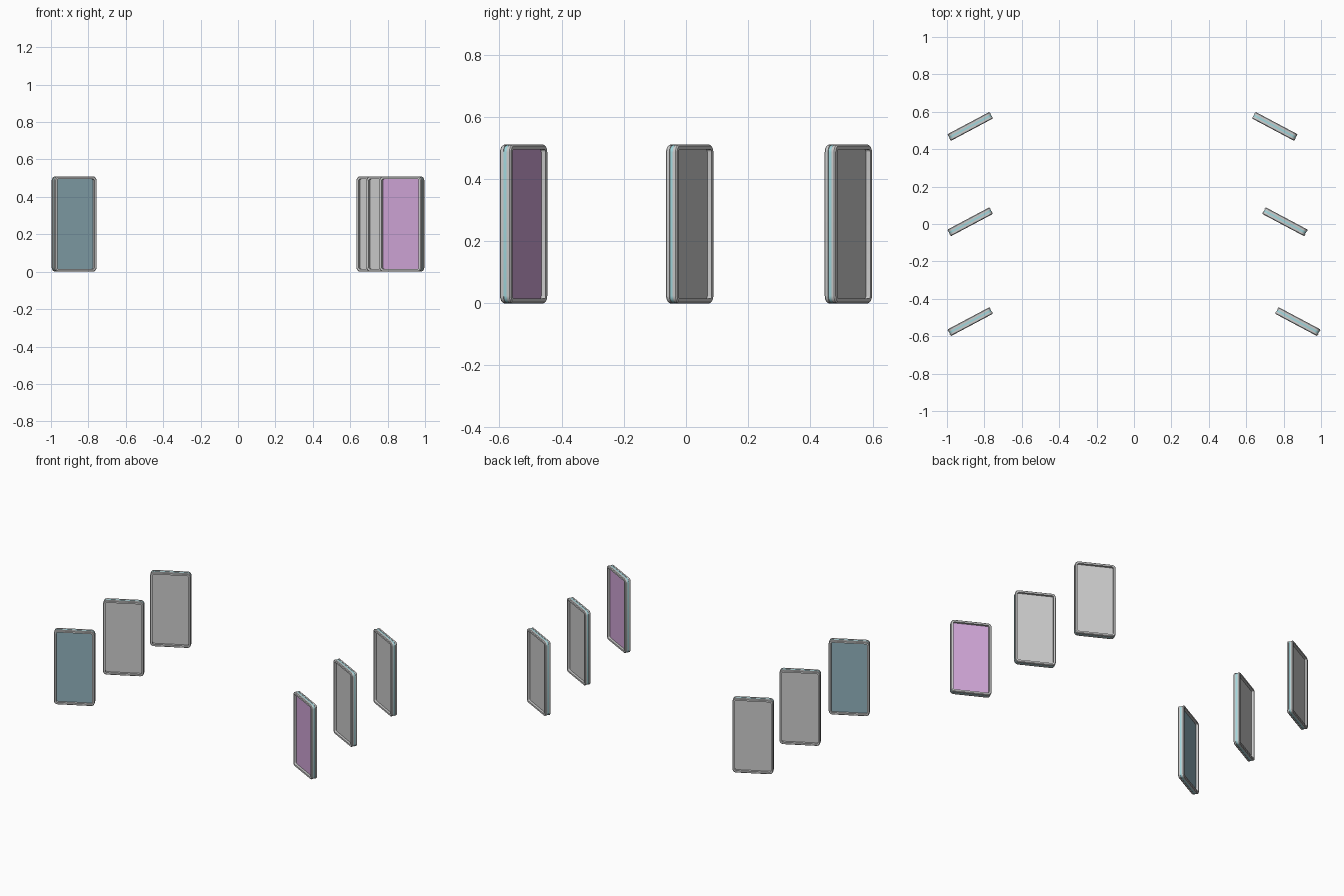
import bpy, bmesh, math
from mathutils import Matrix

if "Cube" in bpy.data.objects:
    bpy.data.objects.remove(bpy.data.objects["Cube"])

W, H, T, R = 0.256, 0.51, 0.040, 0.024
ANGLE = math.radians(28)


def material(name, color):
    m = bpy.data.materials.new(name)
    m.diffuse_color = (*color, 1)
    m.use_nodes = True
    m.node_tree.nodes["Principled BSDF"].inputs["Base Color"].default_value = m.diffuse_color
    return m


edge_mat = material("edge_light", (0.36, 0.68, 0.72))
teal = material("teal_pane", (0.28, 0.44, 0.50))
purple = material("purple_pane", (0.63, 0.38, 0.68))


def outline(inset, n=5):
    """Rounded rectangle in the xz plane, standing on z = 0."""
    r = max(R - inset, 0.004)
    cx, cz = W / 2 - inset - r, H / 2 - inset - r
    pts = []
    for k, (sx, sz) in enumerate([(1, 1), (-1, 1), (-1, -1), (1, -1)]):
        for i in range(n + 1):
            a = math.pi / 2 * (k + i / n)
            pts.append((sx * cx + r * math.cos(a), H / 2 + sz * cz + r * math.sin(a)))
    return pts


def loft(name, profile, place, mat=None, ring=True):
    """Sweep (inset, depth) points round the outline; ring closes the section, else cap it."""
    bm = bmesh.new()
    loops = [[bm.verts.new((x, d, z)) for x, z in outline(i)] for i, d in profile]
    n = len(loops[0])
    count = len(loops) if ring else len(loops) - 1
    for k in range(count):
        a, b = loops[k], loops[(k + 1) % len(loops)]
        for j in range(n):
            bm.faces.new((a[j], a[(j + 1) % n], b[(j + 1) % n], b[j]))
    if not ring:
        bm.faces.new(loops[0])
        bm.faces.new(loops[-1])
    bmesh.ops.recalc_face_normals(bm, faces=bm.faces)
    me = bpy.data.meshes.new(name)
    bm.to_mesh(me)
    bm.free()
    ob = bpy.data.objects.new(name, me)
    bpy.context.collection.objects.link(ob)
    ob.matrix_world = place
    if mat:
        me.materials.append(mat)
    me.shade_smooth()
    me.set_sharp_from_angle(angle=math.radians(30))
    return ob


# frame cross-section: chamfered rims either side of a shallow outer groove
t = T / 2
FRAME = [(0.015, -t), (0.004, -t), (0, -t + 0.004), (0, -0.006), (0.003, -0.006),
         (0.003, 0.006), (0, 0.006), (0, t - 0.004), (0.004, t), (0.015, t)]
STRIP = [(0.006, -0.0055), (0.0015, -0.0055), (0.0015, 0.0055), (0.006, 0.0055)]
PANE = [(0.013, -0.004), (0.013, 0.004)]


def panel(tag, x, y, angle, pane_mat):
    place = Matrix.Translation((x, y, 0)) @ Matrix.Rotation(angle, 4, 'Z')
    loft("frame_" + tag, FRAME, place)
    loft("edge_strip_" + tag, STRIP, place, edge_mat)
    loft("pane_" + tag, PANE, place, pane_mat, ring=False)


# two rows of angled panels, only the front pair coloured
rows = [("front", -0.522, 0.876), ("middle", 0.012, 0.807), ("back", 0.522, 0.753)]
for row, y, x_right in rows:
    first = row == "front"
    panel("left_" + row, -0.876, y, ANGLE, teal if first else None)
    panel("right_" + row, x_right, y, -ANGLE, purple if first else None)
